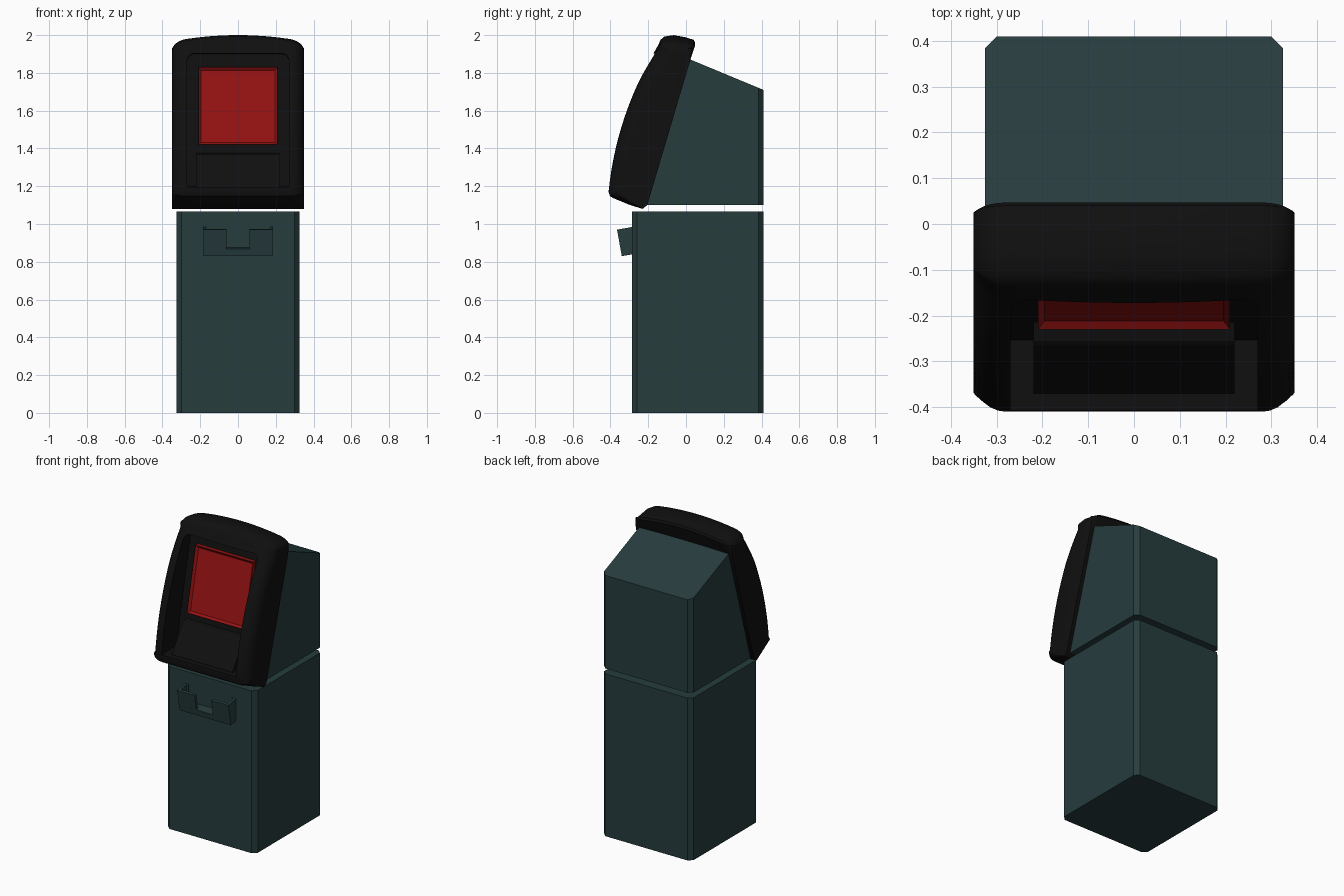
import bpy, bmesh, math
from mathutils import Vector

if "Cube" in bpy.data.objects:
    bpy.data.objects.remove(bpy.data.objects["Cube"])


def material(name, rgb):
    m = bpy.data.materials.new(name)
    m.diffuse_color = (*rgb, 1)
    m.use_nodes = True
    m.node_tree.nodes["Principled BSDF"].inputs["Base Color"].default_value = m.diffuse_color
    return m


TEAL = material("dark_teal", (0.02, 0.045, 0.048))
BLACK = material("black_plastic", (0.005, 0.005, 0.005))
RED = material("red_glass", (0.3, 0.006, 0.006))


def finish(bm, name, mat):
    bmesh.ops.recalc_face_normals(bm, faces=bm.faces)
    me = bpy.data.meshes.new(name)
    bm.to_mesh(me)
    bm.free()
    ob = bpy.data.objects.new(name, me)
    me.materials.append(mat)
    bpy.context.collection.objects.link(ob)
    return ob


def add_prism(bm, profile, x0, x1):
    """Extrude a (y, z) outline from x0 to x1."""
    a, b = [[bm.verts.new((x, y, z)) for y, z in profile] for x in (x0, x1)]
    bm.faces.new(a)
    bm.faces.new(b[::-1])
    n = len(profile)
    for i in range(n):
        bm.faces.new((a[i], a[(i + 1) % n], b[(i + 1) % n], b[i]))


def bevel(bm, test, width, segments=1):
    edges = [e for e in bm.edges if test(e.verts[0].co, e.verts[1].co)]
    bmesh.ops.bevel(bm, geom=edges, offset=width, segments=segments,
                    profile=0.5, affect='EDGES')


def prism(name, profile, half, mat):
    bm = bmesh.new()
    add_prism(bm, profile, -half, half)
    return finish(bm, name, mat)


def vertical(a, b):
    return abs(a.y - b.y) < 1e-4 and abs(a.x - b.x) < 1e-4


# Lower cabinet with chamfered corners
bm = bmesh.new()
add_prism(bm, [(-0.285, 0), (0.41, 0), (0.41, 1.065), (-0.285, 1.065)], -0.325, 0.325)
bevel(bm, vertical, 0.026)
finish(bm, "lower_cabinet", TEAL)

# Upper cabinet with sloping roof and slanted front
bm = bmesh.new()
add_prism(bm, [(-0.22, 1.1), (0.41, 1.1), (0.41, 1.71), (0.02, 1.872), (0.0, 1.872)],
          -0.325, 0.325)
bevel(bm, vertical, 0.026)
finish(bm, "upper_cabinet", TEAL)

# Open tray on the front: two cheeks, notched front wall, floor
bm = bmesh.new()
front = [(-0.34, 0.83), (-0.365, 0.97), (-0.348, 0.973), (-0.322, 0.833)]
for s in (-1, 1):
    add_prism(bm, [(-0.28, 0.84), (-0.28, 0.985), (-0.365, 0.97), (-0.34, 0.83)],
              s * 0.17, s * 0.186)
    add_prism(bm, front, s * 0.06, s * 0.17)
    add_prism(bm, [(-0.28, 0.84), (-0.28, 0.985), (-0.29, 0.983), (-0.29, 0.84)],
              s * 0.155, s * 0.17)
add_prism(bm, [(-0.34, 0.83), (-0.347, 0.868), (-0.28, 0.876), (-0.28, 0.84)], -0.17, 0.17)
finish(bm, "front_tray", TEAL)

# Bezel outline: (y, z, inset at the rounded sides)
outline = [(-0.205, 1.10, 0), (-0.23, 1.08, 0.0), (-0.30, 1.102, 0.02), (-0.385, 1.137, 0.04),
           (-0.403, 1.148, 0.06)]
p0, p1, p2 = Vector((-0.41, 1.17)), Vector((-0.37, 1.58)), Vector((-0.145, 1.95))
for i in range(15):
    t = i / 14
    p = p0 * (1 - t) ** 2 + p1 * 2 * t * (1 - t) + p2 * t * t
    outline.append((p.x, p.y, 0.075))
outline += [(-0.135, 1.975, 0.06), (-0.115, 1.992, 0.05), (-0.065, 2.0, 0.05),
            (0.0, 1.988, 0.045), (0.04, 1.975, 0.035), (0.047, 1.962, 0.03),
            (0.035, 1.925, 0.01), (0.018, 1.872, 0)]


def section(x, k):
    """Outline at x, pulled inward by k and lowered to arch the top."""
    pts, n = [], len(outline)
    for i, (y, z, w) in enumerate(outline):
        a, b = outline[i - 1], outline[(i + 1) % n]
        d = Vector((b[0] - a[0], b[1] - a[1])).normalized()
        arch = 0.03 * (x / 0.33) ** 2 * min(1, max(0, (z - 1.75) / 0.2))
        pts.append((x, y + d.y * w * k, z - d.x * w * k - arch))
    return pts


# Bezel shell lofted across its width
half = [(0.279 * i / 6, 0) for i in range(7)]
half += [(0.279 + 0.071 * math.sin(a), 1 - math.cos(a))
         for a in (math.radians(15 * i) for i in range(1, 7))]
stations = [(-x, k) for x, k in half[:0:-1]] + half
bm = bmesh.new()
rings = [[bm.verts.new(p) for p in section(x, k)] for x, k in stations]
n = len(outline)
for a, b in zip(rings, rings[1:]):
    for i in range(n):
        bm.faces.new((a[i], a[(i + 1) % n], b[(i + 1) % n], b[i]))
bm.faces.new(rings[0])
bm.faces.new(rings[-1][::-1])
bezel = finish(bm, "screen_bezel", BLACK)

# Recess cut into the bezel, rounded at the top corners
bm = bmesh.new()
add_prism(bm, [(-0.6, 1.19), (-0.253, 1.20), (-0.10, 1.90), (-0.6, 1.925)], -0.27, 0.27)
bevel(bm, lambda a, b: a.z > 1.85 and b.z > 1.85 and abs(a.x - b.x) < 1e-4, 0.04, 4)
cutter = finish(bm, "recess_cutter", BLACK)
cutter.hide_render = True
mod = bezel.modifiers.new("recess", 'BOOLEAN')
mod.operation, mod.solver, mod.object = 'DIFFERENCE', 'EXACT', cutter
bpy.context.view_layer.objects.active = bezel
bezel.select_set(True)
bpy.ops.object.modifier_apply(modifier="recess")
bpy.data.objects.remove(cutter)
bpy.ops.object.shade_smooth_by_angle(angle=math.radians(35))

# Sloped panel below the screen
prism("lower_panel", [(-0.37, 1.18), (-0.37, 1.20), (-0.265, 1.362), (-0.255, 1.37),
                      (-0.19, 1.38), (-0.22, 1.18)], 0.22, BLACK)

# Screen: slab with a dished front face
bm = bmesh.new()
add_prism(bm, [(-0.23, 1.42), (-0.14, 1.83), (-0.10, 1.83), (-0.19, 1.42)], -0.21, 0.21)
bmesh.ops.recalc_face_normals(bm, faces=bm.faces)
face = min(bm.faces, key=lambda f: f.normal.y)
bmesh.ops.inset_region(bm, faces=[face], thickness=0.02, depth=-0.015)
finish(bm, "screen", RED)
